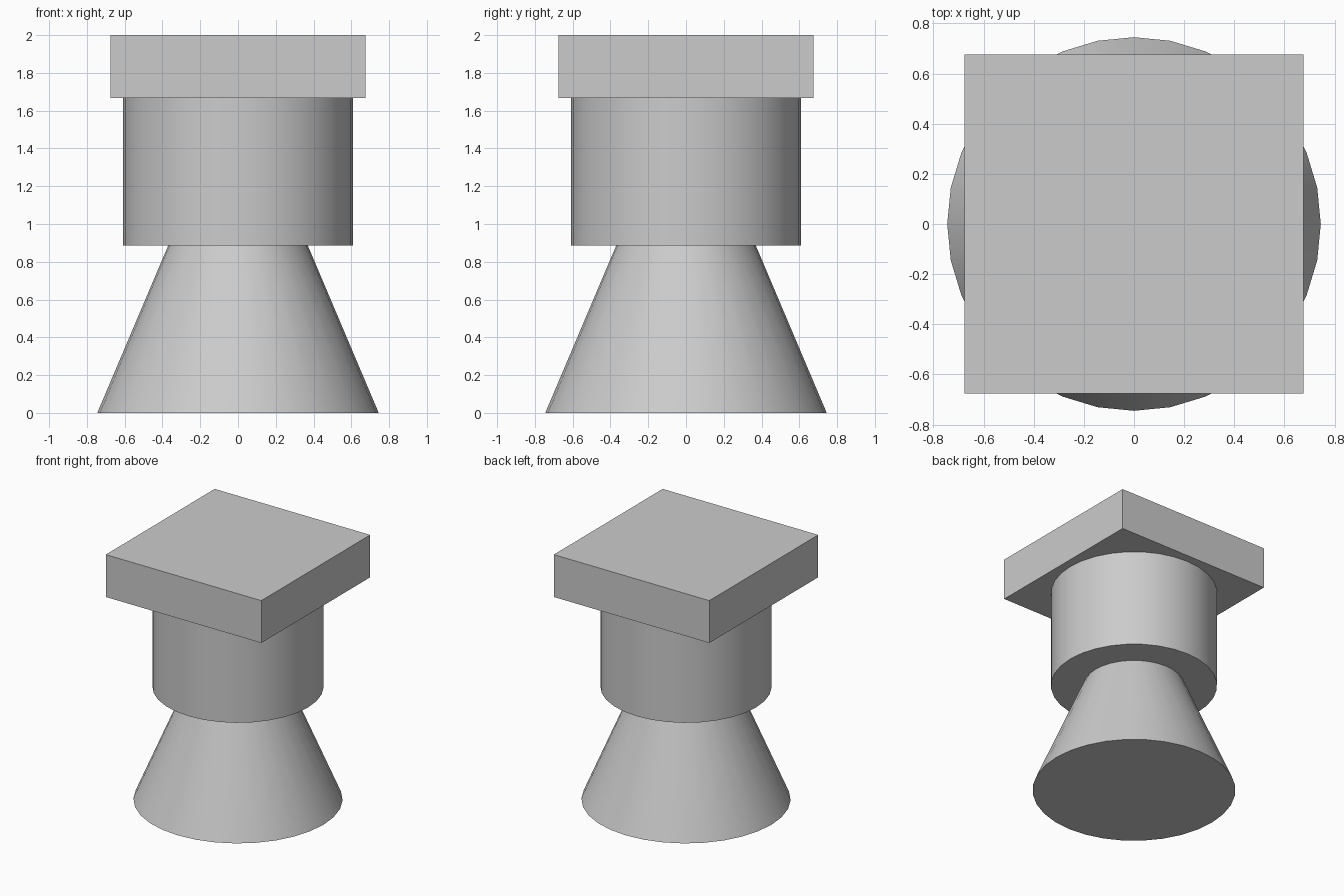
import bpy
import math

cube = bpy.data.objects.get("Cube")
if cube:
    bpy.data.objects.remove(cube, do_unlink=True)

# One plain grey for the whole model
grey = bpy.data.materials.new("light_grey")
grey.use_nodes = True
colour = (0.6, 0.6, 0.6, 1)
grey.diffuse_color = colour
grey.node_tree.nodes["Principled BSDF"].inputs["Base Color"].default_value = colour

BODY_BOTTOM, BODY_TOP, TOP = 0.885, 1.667, 2.0
SEGMENTS = 32


def round_part(name, r_bottom, r_top, z0, z1):
    """Upright round part between two heights, smooth with sharp rims."""
    bpy.ops.mesh.primitive_cone_add(
        vertices=SEGMENTS, radius1=r_bottom, radius2=r_top,
        depth=z1 - z0, location=(0, 0, (z0 + z1) / 2))
    part = bpy.context.object
    part.name = name
    part.data.materials.append(grey)
    bpy.ops.object.shade_smooth_by_angle(angle=math.radians(30))
    return part


# Flared foot and drum-shaped body
round_part("flared_base", 0.745, 0.37, 0, BODY_BOTTOM)
round_part("drum_body", 0.61, 0.61, BODY_BOTTOM, BODY_TOP)

# Square slab on top
bpy.ops.mesh.primitive_cube_add(size=1, location=(0, 0, (BODY_TOP + TOP) / 2))
slab = bpy.context.object
slab.name = "top_slab"
slab.scale = (1.352, 1.352, TOP - BODY_TOP)
bpy.ops.object.transform_apply(location=False, rotation=False, scale=True)
slab.data.materials.append(grey)
